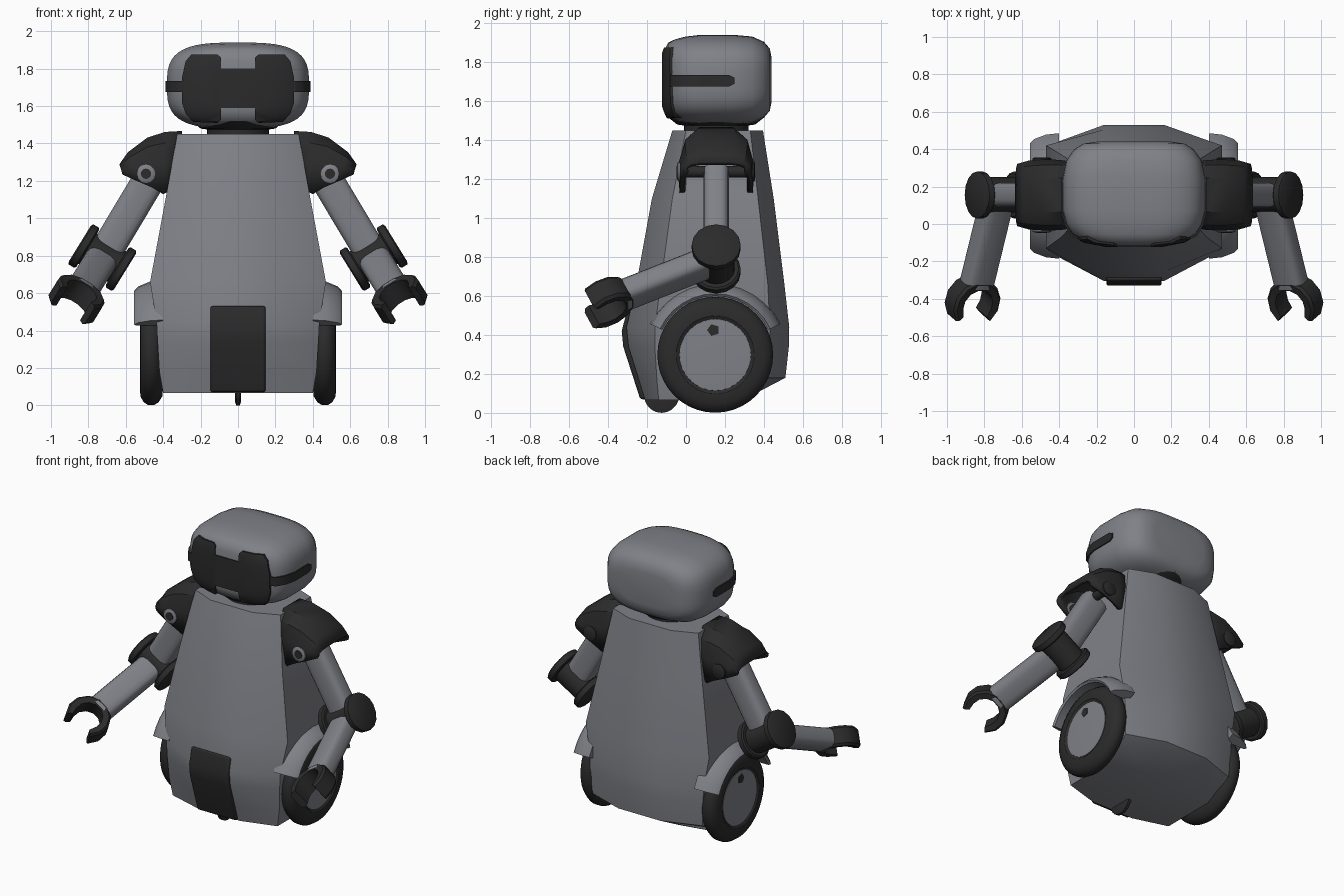
import bpy, bmesh, math
from mathutils import Vector as V

if "Cube" in bpy.data.objects:
    bpy.data.objects.remove(bpy.data.objects["Cube"])


def material(name, rgb):
    m = bpy.data.materials.new(name)
    m.diffuse_color = (*rgb, 1)
    m.use_nodes = True
    m.node_tree.nodes["Principled BSDF"].inputs["Base Color"].default_value = m.diffuse_color
    return m


GREY = material("shell grey", (.215, .22, .245))
DARK = material("dark rubber", (.024, .024, .025))
MID_Y = .155  # arm, neck and wheel centre line


def loft(name, rings, mat, mirror=False, closed=True, angle=35):
    """Skin a list of point rings; closed rings get end caps."""
    bm = bmesh.new()
    for sx in ((1, -1) if mirror else (1,)):
        vs = [[bm.verts.new((p[0] * sx, p[1], p[2])) for p in r] for r in rings]
        n = len(rings[0])
        for a, b in zip(vs, vs[1:]):
            for i in range(n if closed else n - 1):
                j = (i + 1) % n
                bm.faces.new((a[i], a[j], b[j], b[i]))
        if closed:
            bm.faces.new(vs[0])
            bm.faces.new(vs[-1])
    bmesh.ops.recalc_face_normals(bm, faces=bm.faces)
    me = bpy.data.meshes.new(name)
    bm.to_mesh(me)
    bm.free()
    me.materials.append(mat)
    ob = bpy.data.objects.new(name, me)
    bpy.context.collection.objects.link(ob)
    smooth(ob, angle)
    return ob


def smooth(ob, angle=35):
    bpy.ops.object.select_all(action='DESELECT')
    ob.select_set(True)
    bpy.context.view_layer.objects.active = ob
    bpy.ops.object.shade_smooth_by_angle(angle=math.radians(angle))


def superellipse(rx, ry, n, e):
    out = []
    for i in range(n):
        t = 2 * math.pi * (i + .5) / n
        c, s = math.cos(t), math.sin(t)
        out.append((rx * math.copysign(abs(c) ** (2 / e), c),
                    ry * math.copysign(abs(s) ** (2 / e), s)))
    return out


def lathe(name, centre, axis, profile, mat, segs=24, mirror=False, angle=35):
    """Turn (offset along axis, radius) pairs around an axis."""
    axis = V(axis).normalized()
    u = axis.cross(V((0, 1, 0)) if abs(axis.y) < .9 else V((1, 0, 0))).normalized()
    w = axis.cross(u)
    rings = [[V(centre) + axis * t + u * r * math.sin(k * 2 * math.pi / segs)
              + w * r * math.cos(k * 2 * math.pi / segs) for k in range(segs)]
             for t, r in profile]
    return loft(name, rings, mat, mirror, angle=angle)


def bevel(ob, width):
    m = ob.modifiers.new("bevel", 'BEVEL')
    m.width, m.segments = width, 2


# Torso: eight-sided rings (z, front y, back y, side x, side front y, side back y, flat half width)
torso = [(1.45, -.07, .395, .325, 0, .33, .16), (1.1, -.175, .45, .388, -.07, .37, .16),
         (.66, -.255, .505, .47, -.13, .42, .16), (.44, -.305, .53, .435, -.16, .43, .16),
         (.34, -.295, .528, .43, -.16, .43, .16), (.18, -.245, .51, .42, -.15, .42, .16),
         (.065, -.21, .29, .40, -.14, .24, .16)]
loft("torso", [[V((x, y, z)) for x, y in ((-w, f), (w, f), (s, a), (s, b), (w, k), (-w, k), (-s, b), (-s, a))]
               for z, f, k, s, a, b, w in torso], GREY, angle=38)

# Front panel following the belly curve
panel = [(-.30, .535), (-.33, .42), (-.322, .34), (-.235, .07), (-.16, .07), (-.24, .5)]
bevel(loft("front_panel", [[V((x, y, z)) for y, z in panel] for x in (-.148, .148)], DARK), .012)

# Fenders arching over the wheels
fender = [(.40, .37), (.47, .362), (.535, .335), (.555, .312), (.545, .30), (.40, .30)]
arc = [math.radians(25 + 130 * i / 12) for i in range(13)]
loft("fenders", [[V((x, .15 + r * math.cos(t), .30 + r * math.sin(t))) for x, r in fender] for t in arc],
     GREY, True)

# Wheels, hubs, hub marks and caster
WHEEL = (0, .15, .298)
lathe("tyres", WHEEL, (1, 0, 0), [(.40, .2), (.405, .25), (.425, .282), (.45, .297), (.48, .297),
                                  (.505, .28), (.522, .25), (.524, .2), (.512, .182)], DARK, 40, True)
lathe("wheel_hubs", WHEEL, (1, 0, 0), [(.50, .186), (.516, .183), (.519, .12)], GREY, 32, True)
lathe("hub_marks", (0, .14, .425), (1, 0, 0), [(.513, .032), (.522, .032)], DARK, 5, True)
lathe("caster", (0, -.125, .09), (1, 0, 0), [(-.016, .07), (-.01, .09), (.01, .09), (.016, .07)], DARK, 20)

# Neck
neck = lathe("neck", (0, MID_Y, 0), (0, 0, 1), [(1.43, .165), (1.475, .165), (1.48, .2), (1.52, .25)], DARK, 32)

# Head: superellipse slices from face to back (y, half width, half height)
slices = [(-.115, .14, .14), (-.092, .26, .19), (-.055, .33, .208), (.0, .363, .222), (.07, .38, .23),
          (.25, .38, .23), (.34, .362, .222), (.40, .32, .195), (.43, .27, .16), (.44, .2, .11)]


def head(name, g):
    return loft(name, [[V((x, y + (g if y > .16 else -g), 1.71 + z))
                        for x, z in superellipse(rx + g, rz + g, 48, 3.2)] for y, rx, rz in slices], GREY, angle=45)


head_ob = head("head", 0)
skin = head("plate_helper", .008)
skin.hide_render = True


def head_plate(name, rings):
    """Thin plate: prism kept only between the head and its slightly larger copy."""
    ob = loft(name, rings, DARK)
    for op, other in (('INTERSECT', skin), ('DIFFERENCE', head_ob)):
        m = ob.modifiers.new(op, 'BOOLEAN')
        m.operation, m.object, m.solver = op, other, 'EXACT'
        bpy.ops.object.modifier_apply(modifier=m.name)
    ob.data.materials.clear()
    ob.data.materials.append(DARK)
    for p in ob.data.polygons:
        p.material_index = 0
    smooth(ob)


# Visor with notches, and the side stripes
half = [(.09, 1.80), (.092, 1.86), (.11, 1.875), (.25, 1.875), (.28, 1.84), (.30, 1.75), (.30, 1.62),
        (.28, 1.56), (.24, 1.515), (.11, 1.51), (.092, 1.525), (.09, 1.59)]
outline = half + [(-x, z) for x, z in reversed(half)]
head_plate("visor", [[V((x, y, z)) for x, z in outline] for y in (-.2, .03)])
stripe = [(-.08, 1.675), (.22, 1.675), (.25, 1.69), (.25, 1.72), (.22, 1.735), (-.08, 1.735)]
head_plate("side_stripes", [[V((x, y, z)) for y, z in stripe] for x in (-.5, .5)])
bpy.data.objects.remove(skin)

# Shoulder hoods: arched shells (top x, z, bottom x, z, half depth)
arch = [(-1, 0), (-1, .5), (-.85, .83), (-.5, 1), (.5, 1), (.85, .83), (1, .5), (1, 0)]
hood = [(.30, 1.455, .36, 1.15, .165), (.39, 1.45, .40, 1.13, .175), (.48, 1.42, .46, 1.165, .178),
        (.58, 1.345, .54, 1.20, .172), (.625, 1.28, .615, 1.235, .155)]
ob = loft("shoulder_hoods", [[V((bx + (tx - bx) * h, MID_Y + w * q, bz + (tz - bz) * h)) for q, h in arch]
                             for tx, tz, bx, bz, w in hood], DARK, True, closed=False)
m = ob.modifiers.new("thickness", 'SOLIDIFY')
m.thickness, m.offset = .025, 0

# Shoulder pivots
PIVOT = (.492, MID_Y, 1.238)
lathe("pivot_shafts", PIVOT, (0, 1, 0), [(-.19, .03), (.19, .03)], DARK, 12, True)
lathe("pivot_rings", PIVOT, (0, -1, 0), [(.16, .05), (.195, .05), (.2, .042)], GREY, 12, True)
lathe("pivot_caps", PIVOT, (0, -1, 0), [(.19, .028), (.204, .028)], DARK, 12, True)
lathe("rear_pivots", PIVOT, (0, 1, 0), [(.16, .05), (.195, .05), (.2, .042)], DARK, 12, True)

# Arm directions: elbow axis, forearm and the normal of both
ELBOW = V((.725, MID_Y, .79))
axis = V((.85, 0, .525)).normalized()
fore = V((.122, -.5, -.197)).normalized()
up = axis.cross(fore).normalized()


def limb(name, start, end, a, b, wa, wb):
    loft(name, [[p + a * x + b * y for x, y in superellipse(wa, wb, 16, 3.5)] for p in (start, end)],
         GREY, True)


limb("upper_arms", V((.462, MID_Y, 1.23)), ELBOW, axis, V((0, 1, 0)), .088, .066)
limb("forearms", ELBOW, ELBOW + fore * .53, axis, up, .088, .066)

# Elbow spools
lathe("elbow_cores", ELBOW, axis, [(-.11, .095), (.11, .095)], DARK, 16, True)
for side, name in ((1, "outer_elbow_discs"), (-1, "inner_elbow_discs")):
    lathe(name, ELBOW, axis * side, [(.092, .115), (.1, .126), (.134, .126), (.142, .112)], DARK, 16, True)

# Gripping claws: thick C shapes opening forwards
claw = [math.radians(48 + 264 * i / 9) for i in range(10)]
grip = ELBOW + fore * .625
claw_rings = []
for i, t in enumerate(claw):
    d = fore * math.cos(t) + axis * math.sin(t)
    inner = .09 if 0 < i < 9 else .1
    claw_rings.append([grip + d * r + up * h for r, h in
                       ((inner, -.062), (.13, -.066), (.143, -.05), (.143, .05), (.13, .066), (inner, .062))])
loft("claws", claw_rings, DARK, True)
